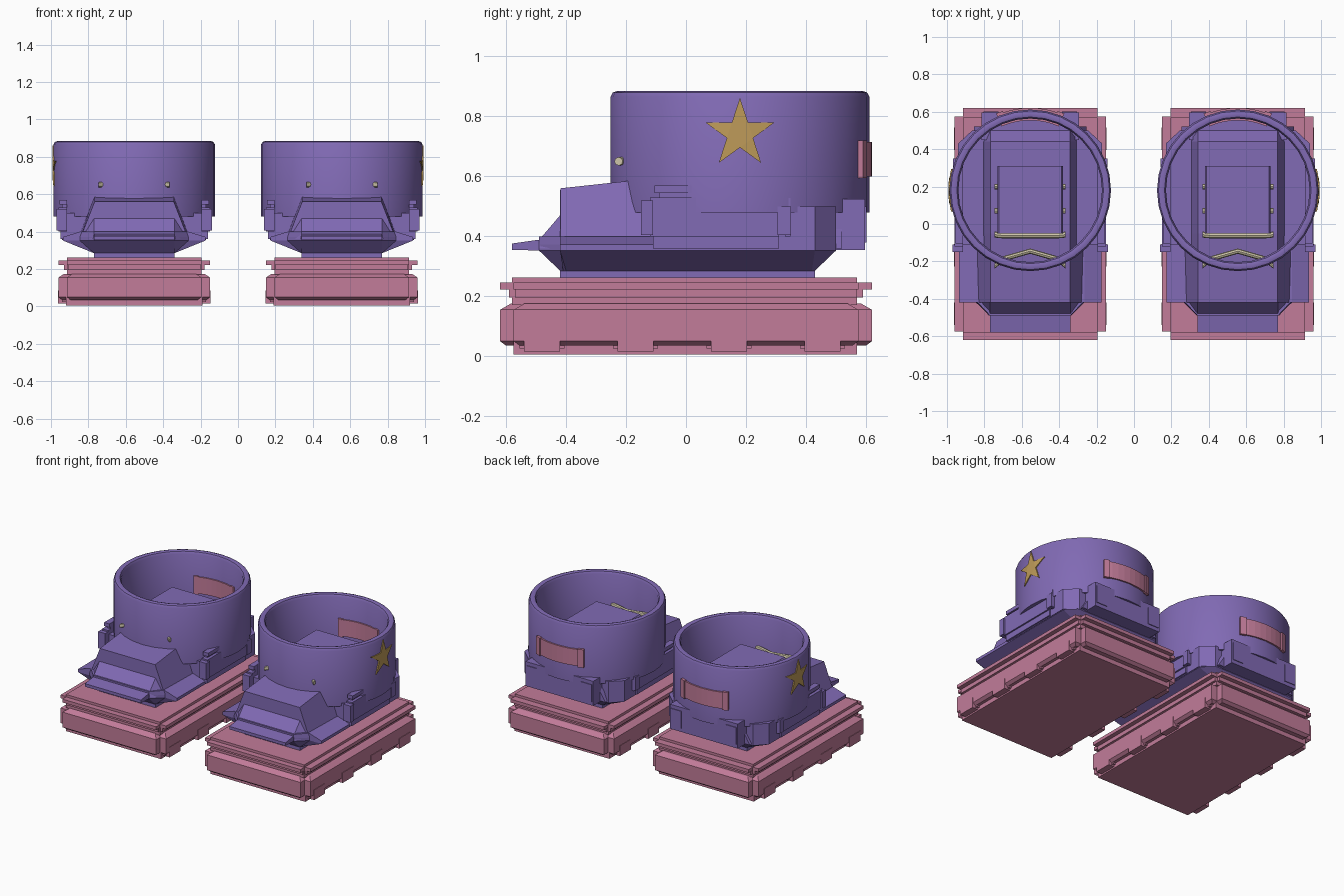
import bpy, bmesh, math

if "Cube" in bpy.data.objects:
    bpy.data.objects.remove(bpy.data.objects["Cube"])

CX, CY = 0.555, 0.18      # boot centre line and cuff centre


def material(name, rgb):
    m = bpy.data.materials.new(name)
    m.diffuse_color = (*rgb, 1)
    m.use_nodes = True
    m.node_tree.nodes["Principled BSDF"].inputs["Base Color"].default_value = m.diffuse_color
    return m


PURPLE = material("purple", (0.22, 0.145, 0.46))
PINK = material("pink", (0.54, 0.20, 0.32))
GOLD = material("gold", (0.52, 0.33, 0.10))
CREAM = material("cream", (0.62, 0.56, 0.40))


def make(name, verts, faces, mat, smooth=False):
    """Mesh part of the right boot (x measured from its centre), mirrored to the left."""
    mesh = bpy.data.meshes.new(name)
    mesh.from_pydata([(x + CX, y, z) for x, y, z in verts], [], faces)
    bm = bmesh.new()
    bm.from_mesh(mesh)
    bmesh.ops.recalc_face_normals(bm, faces=bm.faces)
    bm.to_mesh(mesh)
    bm.free()
    mesh.materials.append(mat)
    ob = bpy.data.objects.new(name, mesh)
    bpy.context.collection.objects.link(ob)
    ob.modifiers.new("other_boot", 'MIRROR').use_mirror_merge = False
    if smooth:
        bpy.ops.object.select_all(action='DESELECT')
        ob.select_set(True)
        bpy.context.view_layer.objects.active = ob
        bpy.ops.object.shade_smooth_by_angle(angle=math.radians(40))
    return ob


def loft(name, rings, mat, smooth=False, closed=False):
    """Skin equal-sized rings of points; cap the ends unless closed."""
    n, k = len(rings[0]), len(rings)
    verts = [p for r in rings for p in r]
    faces = []
    for i in range(k if closed else k - 1):
        a, b = i * n, ((i + 1) % k) * n
        faces += [(a + j, a + (j + 1) % n, b + (j + 1) % n, b + j) for j in range(n)]
    if not closed:
        faces += [tuple(range(n)), tuple(range((k - 1) * n, k * n))]
    return make(name, verts, faces, mat, smooth)


def box(name, x0, x1, y0, y1, z0, z1, mat):
    return loft(name, [[(x0, y0, z), (x1, y0, z), (x1, y1, z), (x0, y1, z)] for z in (z0, z1)], mat)


def sides(name, x0, x1, *rest):
    for tag, s in (("outer", 1), ("inner", -1)):
        box(f"{name}_{tag}", *sorted((s * x0, s * x1)), *rest)


def mirrored(half):
    """Full plan outline from its +x half, listed front to back."""
    return half + [(-x, y) for x, y in reversed(half)]


def plan(half, z):
    return [(x, y, z) for x, y in mirrored(half)]


def tube(name, path, r, mat, n=8):
    """Round bar along a path that runs across x."""
    loft(name, [[(x, y + r * math.cos(j * math.tau / n), z + r * math.sin(j * math.tau / n))
                 for j in range(n)] for x, y, z in path], mat, True)


# ---- Sole: notched-corner slabs ----
def cross(hx, hy, c):
    return [(hx - c, -hy), (hx - c, -hy + c), (hx, -hy + c),
            (hx, hy - c), (hx - c, hy - c), (hx - c, hy)]


box("sole_bottom", -0.365, 0.365, -0.575, 0.57, 0.005, 0.05, PINK)
loft("sole_slab", [plan(cross(hx, hy, 0.045), z) for hx, hy, z in
                   ((0.385, 0.6, 0.035), (0.405, 0.62, 0.05), (0.405, 0.62, 0.155),
                    (0.375, 0.585, 0.175))], PINK)
box("sole_upper", -0.36, 0.36, -0.58, 0.57, 0.17, 0.262, PINK)
loft("sole_rim", [plan(cross(0.405, 0.62, 0.045), z) for z in (0.222, 0.245)], PINK)
loft("sole_step", [plan(cross(0.375, 0.59, 0.02), z) for z in (0.195, 0.222)], PINK)
for i in range(4):
    y = -0.48 + i * 0.312
    sides(f"tread_block_{i + 1}", 0.33, 0.408, y - 0.06, y + 0.06, 0.015, 0.085, PINK)
    sides(f"tread_lip_{i + 1}", 0.33, 0.385, y - 0.075, y + 0.075, 0.025, 0.05, PINK)

# ---- Foot: neck, undercut hull, wings, ridge and nose ----
box("neck", -0.215, 0.215, -0.42, 0.43, 0.25, 0.29, PURPLE)
low = [(0.215, -0.42), (0.215, -0.41), (0.215, -0.40), (0.215, 0.42), (0.215, 0.43)]
wide = [(0.215, -0.49), (0.29, -0.42), (0.38, -0.42), (0.38, 0.43), (0.31, 0.50)]
crown = [(0.215, -0.49), (0.28, -0.42), (0.29, -0.42), (0.29, 0.43), (0.28, 0.50)]
loft("hull", [plan(low, 0.285), plan(wide, 0.352), plan(wide, 0.372), plan(crown, 0.40)], PURPLE)


def section(y, top, w0, w1, bottom=0.36):
    return [(-w1, y, bottom), (w1, y, bottom), (w0, y, top), (-w0, y, top)]


loft("toe_ridge", [section(-0.49, 0.388, 0.215, 0.22), section(-0.42, 0.47, 0.215, 0.285),
                   section(-0.4195, 0.56, 0.212, 0.29), section(-0.05, 0.60, 0.212, 0.30),
                   section(0.44, 0.60, 0.212, 0.30), section(0.52, 0.50, 0.212, 0.30)], PURPLE)
loft("toe_nose", [section(-0.58, 0.376, 0.215, 0.215, 0.355),
                  section(-0.48, 0.39, 0.215, 0.215, 0.352)], PURPLE)

# ---- Heel and side walls ----
back = [(0.38, -0.11), (0.385, 0.0), (0.385, 0.43), (0.31, 0.50)]
loft("rear_wall", [plan(back, 0.355), plan(back, 0.50)], PURPLE)
box("heel_block", -0.26, 0.26, 0.45, 0.597, 0.355, 0.525, PURPLE)
sides("heel_post", 0.17, 0.25, 0.56, 0.602, 0.38, 0.50, PURPLE)

# ---- Side brackets ----
sides("bracket_plate", 0.36, 0.405, -0.12, 0.31, 0.40, 0.53, PURPLE)
sides("bracket_front_post", 0.36, 0.415, -0.15, -0.11, 0.405, 0.52, PURPLE)
sides("bracket_rear_post", 0.36, 0.412, 0.305, 0.35, 0.405, 0.50, PURPLE)
sides("bracket_fin", 0.36, 0.40, 0.33, 0.348, 0.40, 0.527, PURPLE)
sides("bracket_lower_rail", 0.36, 0.395, -0.11, 0.31, 0.36, 0.40, PURPLE)
sides("bracket_top_bar", 0.36, 0.40, -0.105, 0.03, 0.545, 0.57, PURPLE)
sides("bracket_top_web", 0.36, 0.385, -0.09, 0.01, 0.52, 0.55, PURPLE)

# ---- Cuff: open ring ----
profile = [(0.432, 0.48), (0.432, 0.865), (0.424, 0.88), (0.408, 0.885),
           (0.392, 0.88), (0.384, 0.865), (0.384, 0.48)]
loft("cuff", [[(r * math.cos(a), CY + r * math.sin(a), z) for r, z in profile]
              for a in (i * math.tau / 32 for i in range(32))], PURPLE, True, True)


# ---- Curved heel tab with end flanges, passing through the cuff ----
def arc_block(name, a0, a1, r0, r1, z0, z1, n):
    rings = []
    for i in range(n + 1):
        a = math.radians(90 + a0 + (a1 - a0) * i / n)
        rings.append([(r * math.cos(a), CY + r * math.sin(a), z)
                      for r, z in ((r0, z0), (r1, z0), (r1, z1), (r0, z1))])
    loft(name, rings, PINK)


arc_block("heel_tab", -22, 22, 0.374, 0.441, 0.60, 0.715, 8)
arc_block("heel_tab_end_a", -24, -19, 0.374, 0.449, 0.595, 0.72, 1)
arc_block("heel_tab_end_b", 19, 24, 0.374, 0.449, 0.595, 0.72, 1)

# ---- Ankle block and laces inside the cuff ----
loft("ankle_block", [[(-w, -0.05, z), (w, -0.05, z), (w, 0.31, z), (-w, 0.31, z)]
                     for w, z in ((0.175, 0.48), (0.175, 0.71), (0.168, 0.72))], PURPLE)
tube("front_lace", [(-0.19, -0.225, 0.65), (-0.14, -0.185, 0.655), (0, -0.145, 0.66),
                    (0.14, -0.185, 0.655), (0.19, -0.225, 0.65)], 0.014, CREAM)
tube("middle_lace", [(-0.19, -0.055, 0.67), (-0.17, -0.06, 0.67), (0, -0.062, 0.67),
                     (0.17, -0.06, 0.67), (0.19, -0.055, 0.67)], 0.016, CREAM)
for i, y in enumerate((0.07, 0.20)):
    tube(f"side_lace_{i + 1}", [(-0.19, y, 0.67), (-0.18, y, 0.67), (0.18, y, 0.67),
                                (0.19, y, 0.67)], 0.015, CREAM)

# ---- Star plate wrapped on the outer side of the cuff ----
star = []
for i in range(10):
    r, a = (0.046 if i % 2 else 0.12), math.pi / 2 + i * math.pi / 5
    dy = r * math.cos(a)
    star.append((math.sqrt(0.438 ** 2 - dy * dy), CY + dy, 0.742 + r * math.sin(a)))
inner = [(x - 0.008, y, z) for x, y, z in star]
faces = [(1, 3, 5, 7, 9)] + [(i - 1, i, i + 1) for i in range(2, 10, 2)
                             if i < 9] + [(9, 0, 1)]
faces += [(i, (i + 1) % 10, (i + 1) % 10 + 10, i + 10) for i in range(10)]
make("star", star + inner, faces, GOLD)
